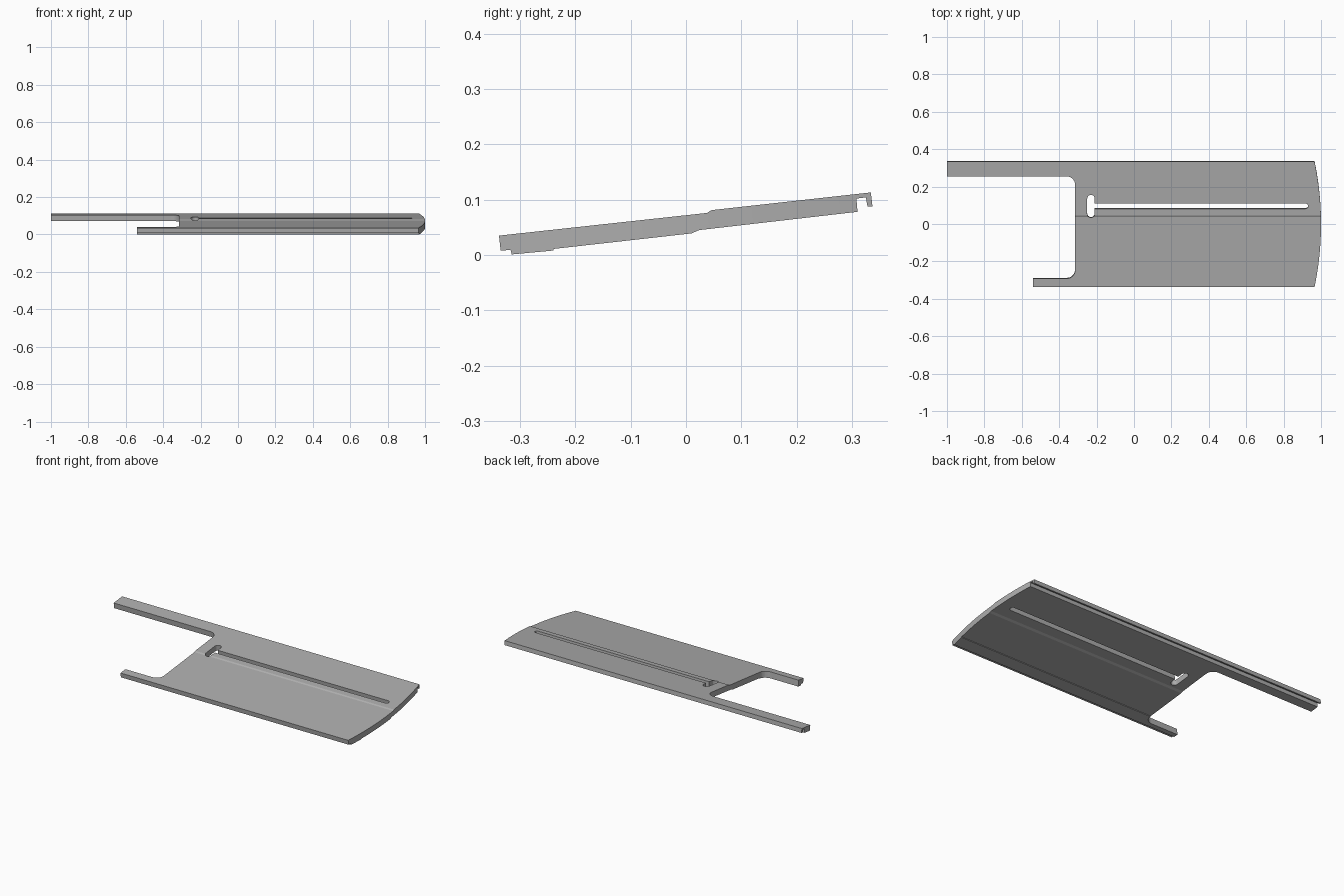
import bpy, bmesh
from math import sin, cos, pi, radians
from mathutils import Matrix, Vector

if "Cube" in bpy.data.objects:
    bpy.data.objects.remove(bpy.data.objects["Cube"])

grey = bpy.data.materials.new("plain grey")
grey.use_nodes = True
colour = (0.42, 0.42, 0.42, 1)
grey.diffuse_color = colour
grey.node_tree.nodes["Principled BSDF"].inputs["Base Color"].default_value = colour

# Plan shapes are cut square to the sloping panel
TILT = Matrix.Translation((0, 0, 0.057)) @ Matrix.Rotation(radians(6.2), 4, "X")


def prism(name, points, direction, matrix=Matrix()):
    """Extrude a closed outline into a solid object."""
    bm = bmesh.new()
    face = bm.faces.new([bm.verts.new(matrix @ Vector(p)) for p in points])
    out = bmesh.ops.extrude_face_region(bm, geom=[face])
    moved = [g for g in out["geom"] if isinstance(g, bmesh.types.BMVert)]
    bmesh.ops.translate(bm, verts=moved, vec=matrix.to_3x3() @ Vector(direction))
    bmesh.ops.recalc_face_normals(bm, faces=bm.faces[:])
    mesh = bpy.data.meshes.new(name)
    bm.to_mesh(mesh)
    bm.free()
    mesh.materials.append(grey)
    obj = bpy.data.objects.new(name, mesh)
    bpy.context.collection.objects.link(obj)
    return obj


def plan_prism(name, outline):
    return prism(name, [(x, y, -0.2) for x, y in outline], (0, 0, 0.4), TILT)


def arc(cx, cy, r, start, end, steps=8):
    angles = [radians(start + (end - start) * i / steps) for i in range(steps + 1)]
    return [(cx + r * cos(a), cy + r * sin(a)) for a in angles]


def combine(target, cutter, operation):
    mod = target.modifiers.new(operation, "BOOLEAN")
    mod.operation, mod.object, mod.solver = operation, cutter, "EXACT"
    bpy.context.view_layer.objects.active = target
    bpy.ops.object.modifier_apply(modifier=mod.name)
    bpy.data.objects.remove(cutter)


# Panel cross-section: stepped face, hooked back edge, lipped front edge
section = [(-0.338, 0.035), (0.038, 0.076), (0.046, 0.081), (0.334, 0.113),
           (0.337, 0.088), (0.328, 0.088), (0.325, 0.104), (0.308, 0.102),
           (0.310, 0.078), (0.024, 0.045), (0.010, 0.039), (-0.239, 0.011),
           (-0.240, 0.008), (-0.315, 0.001), (-0.317, 0.009), (-0.335, 0.008)]
panel = prism("siding_panel", [(-1, y, z) for y, z in section], (2, 0, 0))

# Outline: bowed end, two arms and a round-cornered notch
bow = [(1 - 0.034 * (y / 0.335) ** 2, y) for y in [-0.36 + 0.04 * i for i in range(19)]]
outline = bow + [(-1.1, 0.36), (-1.1, 0.258)]
outline += arc(-0.36, 0.213, 0.045, 90, 0) + arc(-0.36, -0.247, 0.045, 0, -90)
outline += [(-0.54, -0.292), (-0.54, -0.36)]
combine(panel, plan_prism("outline_cutter", outline), "INTERSECT")

# Keyhole slot: long narrow run joined to a short cross opening
run = arc(0.917, 0.098, 0.014, -90, 90) + [(-0.22, 0.112), (-0.22, 0.084)]
cross = arc(-0.23, 0.139, 0.02, 0, 180) + arc(-0.23, 0.056, 0.02, 180, 360)
for name, shape in (("run_cutter", run), ("cross_cutter", cross)):
    combine(panel, plan_prism(name, shape), "DIFFERENCE")
